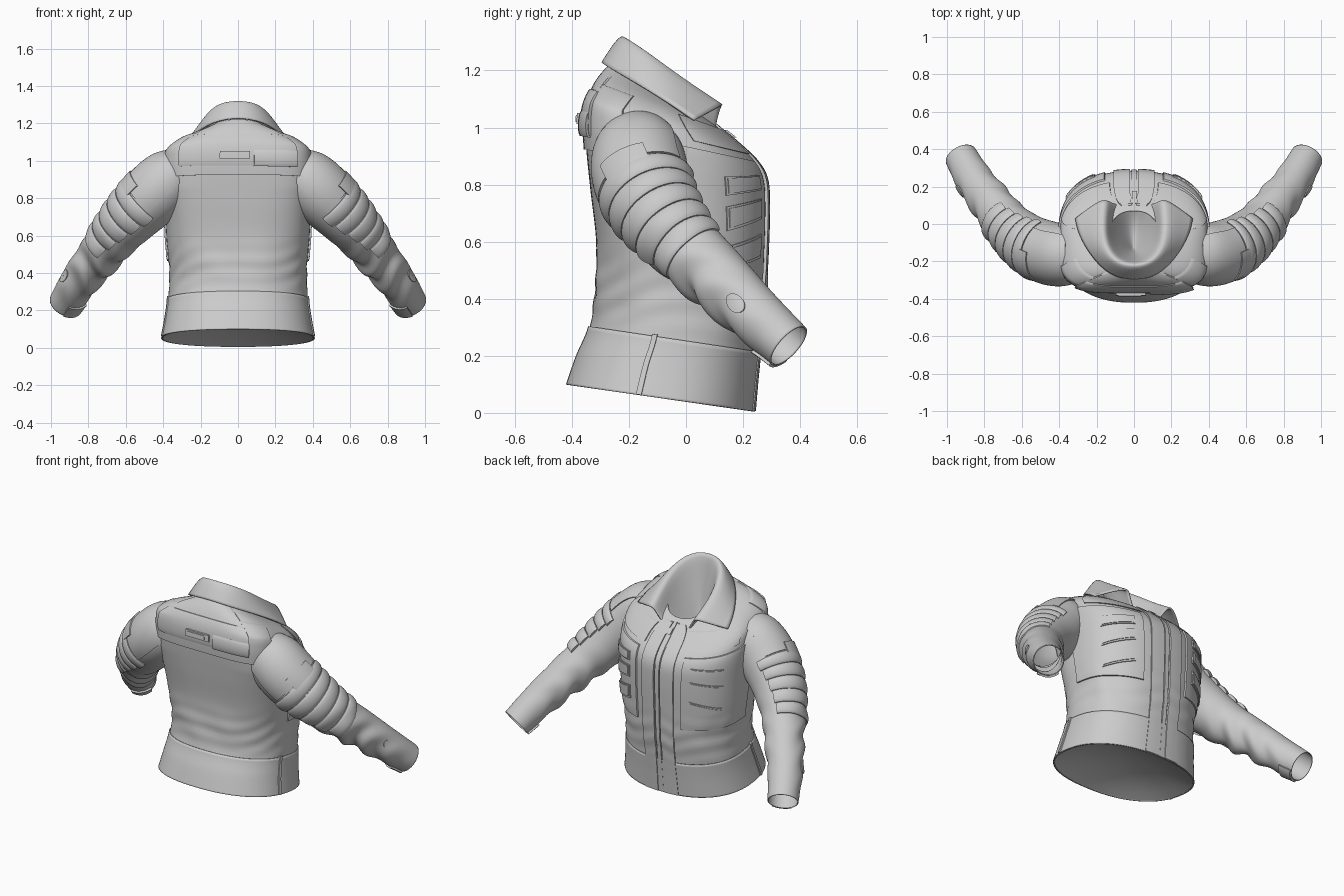
import bpy
import bmesh
from math import sin, cos, pi, radians, copysign
from mathutils import Vector

default_cube = bpy.data.objects.get("Cube")
if default_cube:
    bpy.data.objects.remove(default_cube)

grey = bpy.data.materials.new("light grey cloth")
grey.use_nodes = True
grey.diffuse_color = (0.6, 0.6, 0.6, 1)
grey.node_tree.nodes["Principled BSDF"].inputs["Base Color"].default_value = (0.6, 0.6, 0.6, 1)

# Body rings: back y, back z, zip y, zip z, half width
BODY = [(-.415, .1, .235, .005, .405), (-.38, .2, .245, .12, .385), (-.335, .31, .255, .22, .372),
        (-.32, .45, .27, .38, .37), (-.315, .6, .28, .55, .382), (-.335, .78, .285, .72, .39),
        (-.35, .93, .278, .82, .395), (-.352, 1.02, .243, .885, .395), (-.34, 1.095, .175, .95, .38),
        (-.31, 1.16, .12, .995, .315), (-.27, 1.21, .09, 1.02, .2), (-.24, 1.23, .07, 1.03, .14)]

# Sleeve path: x, y, z, radius
SLEEVE = [(.2, -.16, .97, .08), (.285, -.16, .945, .118), (.365, -.165, .9, .158), (.46, -.15, .81, .166),
          (.57, -.095, .7, .15), (.675, 0, .58, .126), (.76, .11, .475, .112), (.85, .23, .355, .1),
          (.925, .36, .235, .088)]


def spline(keys, t):
    """Smooth interpolation through a list of key tuples."""
    i = max(0, min(int(t), len(keys) - 2))
    f = t - i
    a, b, c, d = (keys[max(0, min(k, len(keys) - 1))] for k in range(i - 1, i + 3))
    return [q + .5 * f * (r - p + f * (2 * p - 5 * q + 4 * r - s + f * (3 * (q - r) + s - p)))
            for p, q, r, s in zip(a, b, c, d)]


def body(angle, t, off=0):
    """Point on the body; angle 0 is the zip, 90 is the model's left."""
    yb, zb, yf, zf, hw = spline(BODY, t)
    a = radians(angle)
    # The upper back is squarer than the rest
    square = max(0, min(1, (t - 2.5) / 3, (10 - t) / 2)) if cos(a) < 0 else 0
    sx, cy = (copysign(abs(w) ** (.87 - .4 * square), w) for w in (sin(a), cos(a)))
    fold = max(0, 1 - abs(t - 2.9) / 1.1) * .006 * sin(5 * a + 4 * t) * sin(6 * t + 2 * sin(3 * a))
    k = cy * .5 + .5
    return Vector((sx * (hw + off + fold), yb + (yf - yb) * k + cy * (off + fold), zb + (zf - zb) * k))


def sleeve(angle, t, off=0):
    """Point on the left sleeve; angle 0 is the outer side."""
    x, y, z, r = spline(SLEEVE, t)
    d = (Vector(spline(SLEEVE, min(t + .2, 8))[:3]) - Vector(spline(SLEEVE, min(t, 7.9) - .2)[:3])).normalized()
    out = Vector((.6, -.5, .7))
    out = (out - d * out.dot(d)).normalized()
    a = radians(angle)
    wrinkle = max(0, 1 - abs(t - 6) / 1.8) * .008 * sin(7 * t + 2 * sin(2 * a)) * (1 + cos(a - 2))
    return Vector((x, y, z)) + (out * cos(a) + d.cross(out) * sin(a)) * (r + off + wrinkle)


def finish(name, bm, mirror=False, thick=0, subdivide=0):
    mesh = bpy.data.meshes.new(name)
    bm.to_mesh(mesh)
    bm.free()
    mesh.materials.append(grey)
    mesh.shade_smooth()
    mesh.set_sharp_from_angle(angle=radians(40))
    obj = bpy.data.objects.new(name, mesh)
    bpy.context.collection.objects.link(obj)
    if mirror:
        m = obj.modifiers.new("Mirror", 'MIRROR')
        m.use_clip = True
    if subdivide:
        s = obj.modifiers.new("Smooth", 'SUBSURF')
        s.levels = s.render_levels = subdivide
        s.boundary_smooth = 'PRESERVE_CORNERS'
    if thick:
        s = obj.modifiers.new("Thickness", 'SOLIDIFY')
        s.thickness = thick
        s.offset = -1
    return obj


def grid(rows, flip=False):
    bm = bmesh.new()
    verts = [[bm.verts.new(p) for p in row] for row in rows]
    for r0, r1 in zip(verts, verts[1:]):
        for i in range(len(r0) - 1):
            quad = (r0[i], r0[i + 1], r1[i + 1], r1[i])
            bm.faces.new(quad[::-1] if flip else quad)
    return bm


def tube(name, surface, t0, t1, rings, mirror=False, off=0, flip=False):
    """Open garment tube with a thin wall."""
    rows = [[surface(360 * i / 96, t0 + (t1 - t0) * j / rings, off) for i in range(97)]
            for j in range(rings + 1)]
    bm = grid(rows, flip)
    bmesh.ops.remove_doubles(bm, verts=bm.verts[:], dist=.0001)
    return finish(name, bm, mirror, thick=.005)


def patch(name, surface, a0, a1, t0, t1, off=.01, puff=0, mirror=True, n=20, m=12, slant=0, flip=False):
    """Raised panel following a garment surface, with walls down to the cloth."""
    us = [0] + [i / n for i in range(n + 1)] + [1]
    vs = [0] + [j / m for j in range(m + 1)] + [1]
    rows = []
    for j, v in enumerate(vs):
        row = []
        for i, u in enumerate(us):
            rim = i in (0, n + 2) or j in (0, m + 2)
            h = -.005 if rim else off + puff * sin(pi * v) ** .6
            row.append(surface(a0 + (a1 - a0) * u, t0 + (t1 - t0) * v + slant * u, h))
        rows.append(row)
    return finish(name, grid(rows, flip), mirror)


# Main garment
tube("body", body, 0, 11, 88, flip=True)
tube("sleeves", sleeve, 0, 8, 110, mirror=True)
tube("waistband", body, 0, 1.95, 16, off=.006, flip=True)

# Closed underside: a shallow dome inside the hem
hem_centre = Vector((0, -.09, .055))
dome = []
for j in range(9):
    s = 1 - j / 8.01
    dome.append([hem_centre + (body(360 * i / 96, 0, -.002) - hem_centre) * s
                 + Vector((0, 0, .09 * (1 - s * s))) for i in range(97)])
finish("hem_lining", grid(dome))


def body_patch(name, *args, **kw):
    return patch(name, body, *args, flip=True, **kw)


# Zip side: chest panels with three framed vents each, placket, zip
body_patch("chest_panel", 20, 92, 3.35, 6.9, off=.009, n=40, m=32)
for k, (low, high) in enumerate([(5.5, 6.1), (4.72, 5.22), (3.95, 4.42)]):
    body_patch(f"vent_frame_{k + 1}", 28, 62, low, high, off=.015, slant=-.3)
    body_patch(f"vent_pad_{k + 1}", 29.5, 60.5, low + .05, high - .05, off=.019, slant=-.29)
body_patch("collar_facing_panel", 16, 75, 7.3, 8.9, off=.008, n=30, m=16)
body_patch("placket", 2, 13, .02, 9.6, off=.01, m=80, n=4)
body_patch("zip", -1.2, 1.2, .02, 9.8, off=.007, m=60, n=2, mirror=False)
body_patch("zip_pull", -1, 1.5, 8.3, 8.9, off=.02, n=2, m=4, mirror=False)

# Back: yoke, armour plate, pouch, buckle and neck panel
body_patch("back_yoke", 105, 255, 5.95, 9, off=.009, mirror=False, n=80, m=24)
body_patch("back_plate", 145, 215, 6.45, 8.6, off=.014, puff=.006, mirror=False, n=50, m=20)
body_patch("back_pouch", 146, 178, 6.4, 7.5, off=.02, puff=.007, mirror=False)
body_patch("buckle_frame", 179, 182.5, 6.9, 7.4, off=.032, n=2, m=3, mirror=False)
body_patch("buckle_insert", 179.7, 181.8, 7, 7.3, off=.036, n=2, m=3, mirror=False)
body_patch("neck_panel", 146, 214, 8.75, 10.4, off=.01, mirror=False)

# Side seams
body_patch("waistband_seam", 99, 102, .02, 2, off=.012, n=2)

# Sleeve armour: shoulder cap, overlapping elbow ribs, cuff details
patch("shoulder_cap", sleeve, -75, 80, 1.3, 3.2, off=.007, n=40)
patch("shoulder_tab", sleeve, -28, 30, 2.9, 3.55, off=.014)
for k in range(5):
    start = 3.25 + k * .42
    patch(f"elbow_rib_{k + 1}", sleeve, -95 + 5 * k, 95 - 5 * k, start, start + .4, off=.006, puff=.01, n=40)
patch("cuff_strap", sleeve, 95, 165, 7.5, 7.98, off=.01, n=10, m=4)


def disc(u, t, off):
    """Small round stud on the forearm; t is the radius share."""
    a = radians(u)
    return sleeve(20 + 16 * t * cos(a), 6.9 + .2 * t * sin(a), off)


patch("forearm_stud", disc, 0, 360, 1, .02, off=.006, n=24, m=3)

# Fold-over collar: outer edge, two ridge rows, inner stand, lining narrowing down to the zip
COLLAR = [
    [(0, -.305, 1.235), (.13, -.28, 1.215), (.235, -.17, 1.155), (.3, -.05, 1.085), (.315, .03, 1.03)],
    [(0, -.245, 1.325), (.105, -.225, 1.315), (.18, -.14, 1.265), (.2, -.01, 1.175), (.18, .135, 1.085)],
    [(0, -.21, 1.33), (.08, -.19, 1.32), (.135, -.12, 1.27), (.15, -.01, 1.18), (.135, .125, 1.085)],
    [(0, -.195, 1.19), (.07, -.17, 1.16), (.115, -.09, 1.1), (.12, .01, 1.04), (.1, .1, 1)],
    [(0, -.12, .8), (0, -.1, .79), (0, -.03, .8), (0, .04, .85), (0, .1, .92)],
]
finish("collar", grid(COLLAR), mirror=True, thick=.01, subdivide=3)
